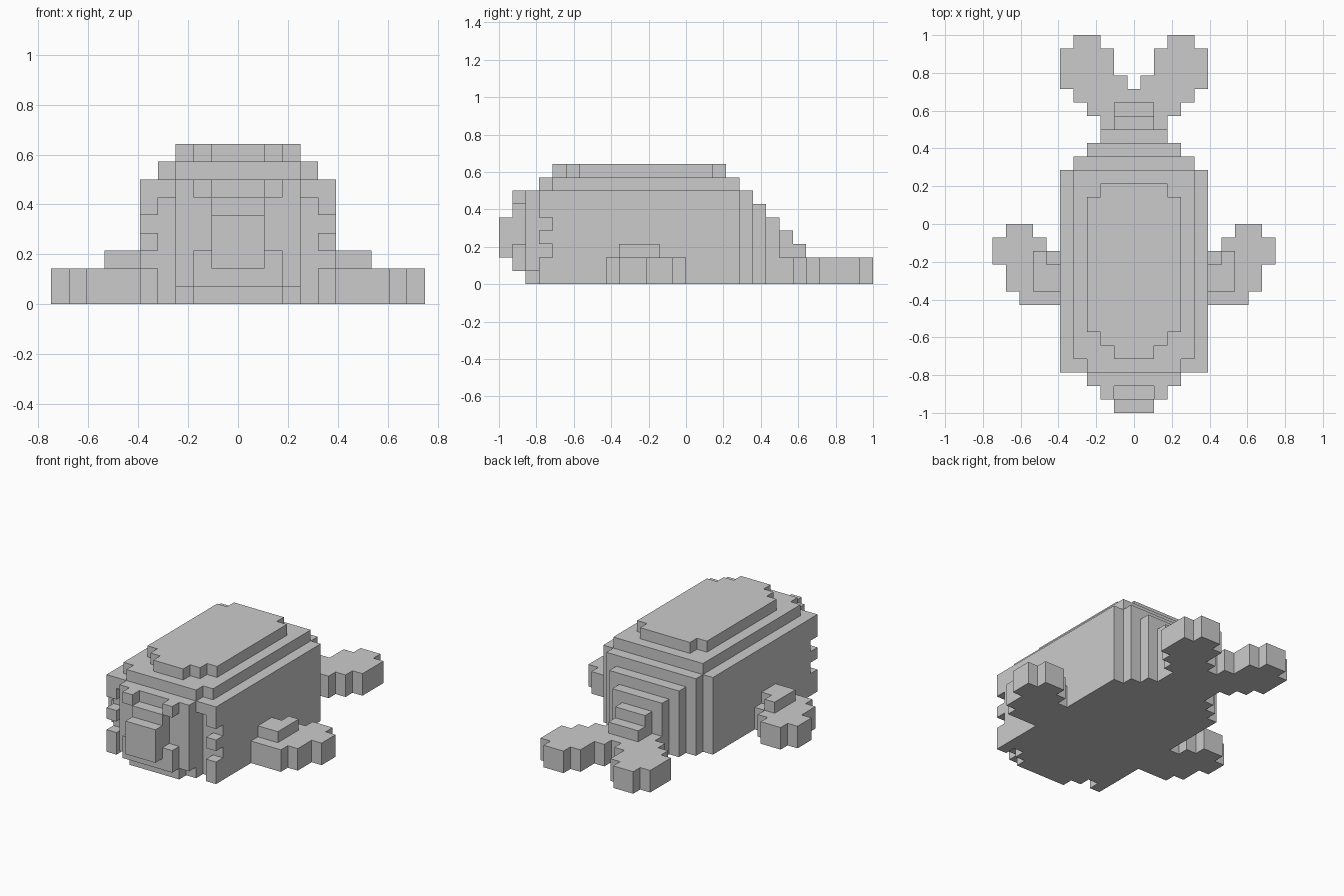
import bpy, bmesh, math

if "Cube" in bpy.data.objects:
    bpy.data.objects.remove(bpy.data.objects["Cube"])

V = 1 / 14          # edge length of one block
taken = {}          # block -> part name


def blocks(part, x0, x1, y0, y1, z0, z1, on=True):
    """Fill (or clear) a block range, mirrored in x. Limits are in block units."""
    for x in range(math.floor(x0 + 0.5), math.floor(x1 + 0.5)):
        for y in range(y0, y1):
            for z in range(z0, z1):
                for c in ((x, y, z), (-x, y, z)):
                    if on:
                        taken.setdefault(c, part)
                    else:
                        taken.pop(c, None)


def centred(part, half, y0, y1, z0, z1):
    blocks(part, -half, half, y0, y1, z0, z1)


# Body: main block with stepped back
centred("body", 5.5, -10, 4, 0, 7)
centred("body", 4.5, -10, 4, 7, 8)
centred("body", 3.5, -11, -10, 0, 8)
centred("body", 3.5, -8, 2, 8, 9)
centred("body", 2.5, -9, 3, 8, 9)
centred("body", 1.5, -10, -9, 8, 9)

# Head: brow rim and separated corner blocks behind a slot
centred("head", 5.5, -11, -10, 6, 7)
for z0, z1 in ((0, 2), (3, 4), (5, 6)):
    blocks("head", 4.5, 5.5, -11, -10, z0, z1)
centred("head", 3.5, -12, -11, 1, 7)
centred("head", 2.5, -12, -11, 0, 1)

# Snout: jaw, bridge, upper corner blocks and nose
centred("snout", 2.5, -13, -12, 1, 3)
centred("snout", 1.5, -13, -12, 3, 6)
blocks("snout", 1.5, 2.5, -13, -12, 6, 7)
centred("snout", 1.5, -14, -13, 2, 5)

# Tail: descending steps
for y, half, top in ((4, 4.5, 7), (5, 3.5, 6), (6, 2.5, 5), (7, 1.5, 4), (8, 1.5, 3)):
    centred("tail", half, y, y + 1, 0, top)

# Tail flukes: forked flat fin
for y0, y1, xa, xb in ((7, 8, -2.5, 2.5), (8, 9, -3.5, 3.5), (9, 10, -4.5, 4.5),
                       (10, 11, 0.5, 5.5), (11, 13, 1.5, 5.5), (13, 14, 2.5, 4.5)):
    blocks("flukes", xa, xb, y0, y1, 0, 2)

# Side flippers
for y0, y1, xa, xb in ((-1, 0, 7.5, 9.5), (-2, -1, 6.5, 10.5), (-3, -2, 5.5, 10.5),
                       (-5, -3, 5.5, 9.5), (-6, -5, 5.5, 8.5)):
    blocks("flippers", xa, xb, y0, y1, 0, 2)
blocks("flippers", 5.5, 7.5, -5, -3, 2, 3)
blocks("flippers", 6.5, 7.5, -3, -2, 2, 3)


def build(part):
    """Skin the outer faces of one part's blocks."""
    bm = bmesh.new()
    verts = {}
    for c in [k for k, p in taken.items() if p == part]:
        for axis in range(3):
            for side in (0, 1):
                n = list(c)
                n[axis] += 2 * side - 1
                if tuple(n) in taken:
                    continue
                u, w = (axis + 1) % 3, (axis + 2) % 3
                ring = []
                for a, b in ((0, 0), (1, 0), (1, 1), (0, 1)):
                    p = list(c)
                    p[axis] += side
                    p[u] += a
                    p[w] += b
                    p = tuple(p)
                    if p not in verts:
                        verts[p] = bm.verts.new(((p[0] - 0.5) * V, p[1] * V, p[2] * V))
                    ring.append(verts[p])
                bm.faces.new(ring if side else ring[::-1])
    # Merge coplanar block faces into clean flat panels
    bmesh.ops.dissolve_limit(bm, angle_limit=0.01, verts=bm.verts[:], edges=bm.edges[:])
    mesh = bpy.data.meshes.new(part)
    bm.to_mesh(mesh)
    bm.free()
    bpy.context.collection.objects.link(bpy.data.objects.new(part, mesh))


for name in ("body", "head", "snout", "tail", "flukes", "flippers"):
    build(name)
